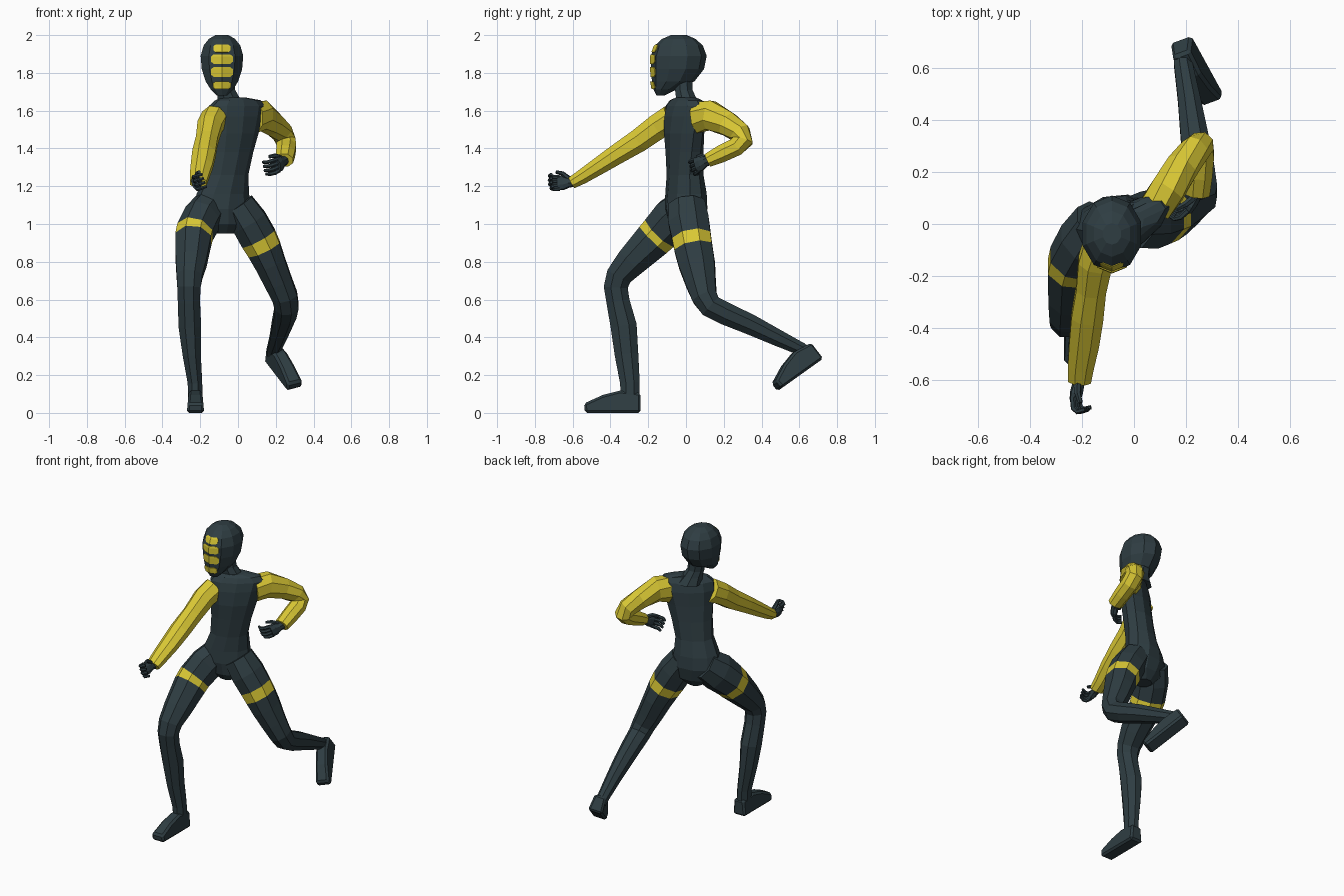
import bpy, bmesh, math
from mathutils import Vector, Matrix
from mathutils.bvhtree import BVHTree


def material(name, rgb):
    m = bpy.data.materials.new(name)
    m.diffuse_color = (*rgb, 1)
    return m


DARK = material("dark slate", (0.028, 0.047, 0.055))
YELLOW = material("yellow", (0.70, 0.58, 0.035))


def finish(name, bm, mats):
    bmesh.ops.recalc_face_normals(bm, faces=bm.faces[:])
    me = bpy.data.meshes.new(name)
    bm.to_mesh(me)
    bm.free()
    for m in mats:
        me.materials.append(m)
    ob = bpy.data.objects.new(name, me)
    bpy.context.collection.objects.link(ob)
    return ob


def tube(name, rings, mats, n=8, ref=(1, 0, 0), axis=None, band=()):
    """Loft ellipses (x, y, z, ra, rb, twist) along a path; segments in band get material 1."""
    bm = bmesh.new()
    pts = [Vector(r[:3]) for r in rings]
    loops = []
    for i, r in enumerate(rings):
        a = (pts[i] - pts[i - 1]).normalized() if i else Vector()
        b = (pts[i + 1] - pts[i]).normalized() if i < len(pts) - 1 else Vector()
        t = Vector(axis) if axis else (a + b).normalized()
        u = Vector(ref)
        u = (u - t * u.dot(t)).normalized()
        v = t.cross(u)
        tw = math.radians(r[5]) if len(r) > 5 else 0
        u, v = u * math.cos(tw) + v * math.sin(tw), v * math.cos(tw) - u * math.sin(tw)
        loop = []
        for k in range(n):
            w = 2 * math.pi * (k + 0.5) / n
            loop.append(bm.verts.new(pts[i] + 1.04 * (u * r[3] * math.cos(w) + v * r[4] * math.sin(w))))
        loops.append(loop)
    for i in range(len(loops) - 1):
        for k in range(n):
            q = (k + 1) % n
            f = bm.faces.new((loops[i][k], loops[i][q], loops[i + 1][q], loops[i + 1][k]))
            f.material_index = 1 if i in band else 0
    bm.faces.new(loops[0])
    bm.faces.new(loops[-1])
    return finish(name, bm, mats)


# Torso, twisted so the left shoulder trails
tube("torso", [
    (-.075, 0, .95, .05, .05, 15), (-.075, 0, 1.0, .12, .09, 15),
    (-.085, 0, 1.08, .155, .105, 18), (-.08, 0, 1.16, .138, .10, 22),
    (-.06, -.005, 1.26, .115, .088, 26), (-.04, -.008, 1.38, .125, .085, 30),
    (-.025, -.01, 1.48, .142, .085, 32), (-.015, -.005, 1.57, .16, .08, 33),
    (-.005, 0, 1.625, .165, .068, 33), (0, 0, 1.655, .135, .05, 33),
    (-.02, 0, 1.67, .06, .045, 33)], [DARK], n=10, axis=(0, 0, 1))

# Neck
tube("neck", [(-.03, .01, 1.62, .08, .075), (-.05, 0, 1.67, .06, .055),
              (-.065, -.012, 1.71, .052, .048), (-.078, -.015, 1.79, .055, .05)],
     [DARK], axis=(0, 0, 1))

# Head
head = tube("head", [
    (-.085, -.135, 1.68, .028, .02), (-.085, -.112, 1.712, .06, .058),
    (-.085, -.068, 1.755, .087, .108), (-.085, -.045, 1.82, .108, .135),
    (-.085, -.038, 1.89, .114, .142), (-.085, -.038, 1.945, .098, .122),
    (-.085, -.038, 1.98, .07, .085), (-.085, -.038, 2.0, .035, .04)],
    [DARK], n=10, axis=(0, 0, 1))

# Face stripes, laid on the head surface
bvh = BVHTree.FromPolygons([v.co for v in head.data.vertices],
                           [p.vertices[:] for p in head.data.polygons])
for j, (z, half_w, half_h) in enumerate([(1.93, .045, .02), (1.873, .058, .025),
                                         (1.805, .058, .026), (1.735, .045, .02)]):
    bm = bmesh.new()
    cols = []
    for k in range(9):
        s = k / 4 - 1
        h = half_h * (0.55 if abs(s) == 1 else 1)
        col = []
        for m in (-1, -.5, 0, .5, 1):
            o = Vector((-.085 + half_w * s, -1, z + h * m))
            hit = bvh.ray_cast(o, Vector((0, 1, 0)))[0]
            col.append(bm.verts.new(hit + Vector((0, -.005, 0))))
        cols.append(col)
    for a, b in zip(cols, cols[1:]):
        for m in range(4):
            bm.faces.new((a[m], b[m], b[m + 1], a[m + 1]))
    ob = finish(f"face_stripe_{j + 1}", bm, [YELLOW])
    sol = ob.modifiers.new("thickness", "SOLIDIFY")
    sol.thickness = .005
    sol.offset = -1

# Sleeves
tube("right_sleeve", [
    (-.125, -.075, 1.56, .07, .075), (-.15, -.15, 1.515, .068, .07),
    (-.165, -.25, 1.442, .06, .064), (-.18, -.36, 1.373, .064, .056),
    (-.192, -.46, 1.308, .06, .048), (-.205, -.55, 1.25, .052, .04),
    (-.21, -.605, 1.218, .046, .033)], [YELLOW])
tube("left_sleeve", [
    (.08, .06, 1.565, .065, .085), (.13, .13, 1.575, .068, .08),
    (.185, .22, 1.53, .062, .066), (.235, .285, 1.482, .056, .058),
    (.253, .3, 1.44, .054, .056), (.256, .265, 1.408, .054, .05),
    (.252, .19, 1.373, .052, .048), (.245, .115, 1.337, .048, .038)], [YELLOW])


# Hands: palm, four curled fingers and a thumb
def hand(side, wrist, d, s, n, curl):
    w = Vector(wrist)
    d = Vector(d).normalized()
    s = Vector(s)
    s = (s - d * s.dot(d)).normalized()
    n = Vector(n)
    n = (n - d * n.dot(d) - s * n.dot(s)).normalized()

    def P(a, b, c, ra, rb):
        return (*(w + d * a + s * b + n * c), ra, rb)
    tube(side + "_palm", [P(-.03, 0, 0, .026, .022), P(.015, 0, 0, .027, .022),
                          P(.045, 0, 0, .04, .022), P(.075, 0, 0, .038, .018)], [DARK], ref=s)
    for i in range(4):
        b = (i - 1.5) * .021
        e = .008 * (i > 0)
        tube(f"{side}_finger_{i + 1}", [
            P(.065, b, 0, .011, .012), P(.095 + e, b * 1.1, .012, .011, .011),
            P(.105 + e + .02 * (1 - curl), b * 1.1, .03, .010, .010),
            P(.09 + e + .05 * (1 - curl), b * 1.1, .058, .008, .008)], [DARK], n=6, ref=s)
    tube(side + "_thumb", [P(.015, .02, .005, .014, .014), P(.045, .045, .02, .012, .012),
                           P(.075, .05, .04, .009, .009)], [DARK], n=6, ref=n)


hand("right", (-.212, -.605, 1.222), (-.2, -.95, -.08), (-.3, .1, 1), (1, -.1, .2), 1)
hand("left", (.243, .115, 1.335), (-.42, -.75, -.3), (-.2, -.3, 1), (-.9, .4, -.4), .6)

# Legs with thigh bands
tube("right_leg", [
    (-.14, .01, 1.10, .09, .10), (-.19, -.065, 1.03, .1, .118),
    (-.228, -.135, .957, .1, .108), (-.237, -.172, .918, .099, .104),
    (-.248, -.29, .80, .085, .085), (-.257, -.355, .725, .071, .071),
    (-.26, -.372, .665, .064, .066), (-.26, -.36, .59, .061, .064),
    (-.255, -.33, .46, .062, .072), (-.245, -.315, .31, .05, .065),
    (-.228, -.297, .16, .04, .054), (-.225, -.295, .06, .04, .052)],
    [DARK, YELLOW], band=(2,))
tube("left_leg", [
    (.0, .005, 1.10, .09, .10), (.06, .015, 1.01, .1, .112),
    (.108, .03, .925, .1, .107), (.138, .04, .868, .094, .105),
    (.172, .057, .79, .084, .1), (.215, .078, .69, .076, .083),
    (.248, .098, .615, .07, .07), (.257, .13, .565, .066, .064),
    (.25, .21, .525, .062, .062), (.232, .34, .468, .055, .056),
    (.212, .48, .40, .045, .046), (.19, .61, .338, .037, .036),
    (.185, .65, .31, .034, .034)],
    [DARK, YELLOW], band=(2,))


# Feet: one side profile, placed by heel, forward and up
def foot(name, heel, fwd, up):
    f = Vector(fwd).normalized()
    u = Vector(up)
    u = (u - f * u.dot(f)).normalized()
    s = f.cross(u)
    prof = [(0, 0), (.15, 0), (.295, 0), (.30, .05), (.2, .095), (.11, .118), (0, .105)]
    bm = bmesh.new()
    sides = []
    for sg in (-1, 1):
        sides.append([bm.verts.new(Vector(heel) + f * a + u * b + s * sg * (.046 - .09 * b))
                      for a, b in prof])
        bm.faces.new(sides[-1])
    for k in range(len(prof)):
        q = (k + 1) % len(prof)
        bm.faces.new((sides[0][k], sides[0][q], sides[1][q], sides[1][k]))
    ob = finish(name, bm, [DARK])
    bv = ob.modifiers.new("soft edges", "BEVEL")
    bv.width = .012
    bv.segments = 1


foot("right_foot", (-.225, -.24, 0), (0, -1, 0), (0, 0, 1))
foot("left_foot", (.18, .715, .28), (.115, -.21, -.15), (0, -.57, .82))
